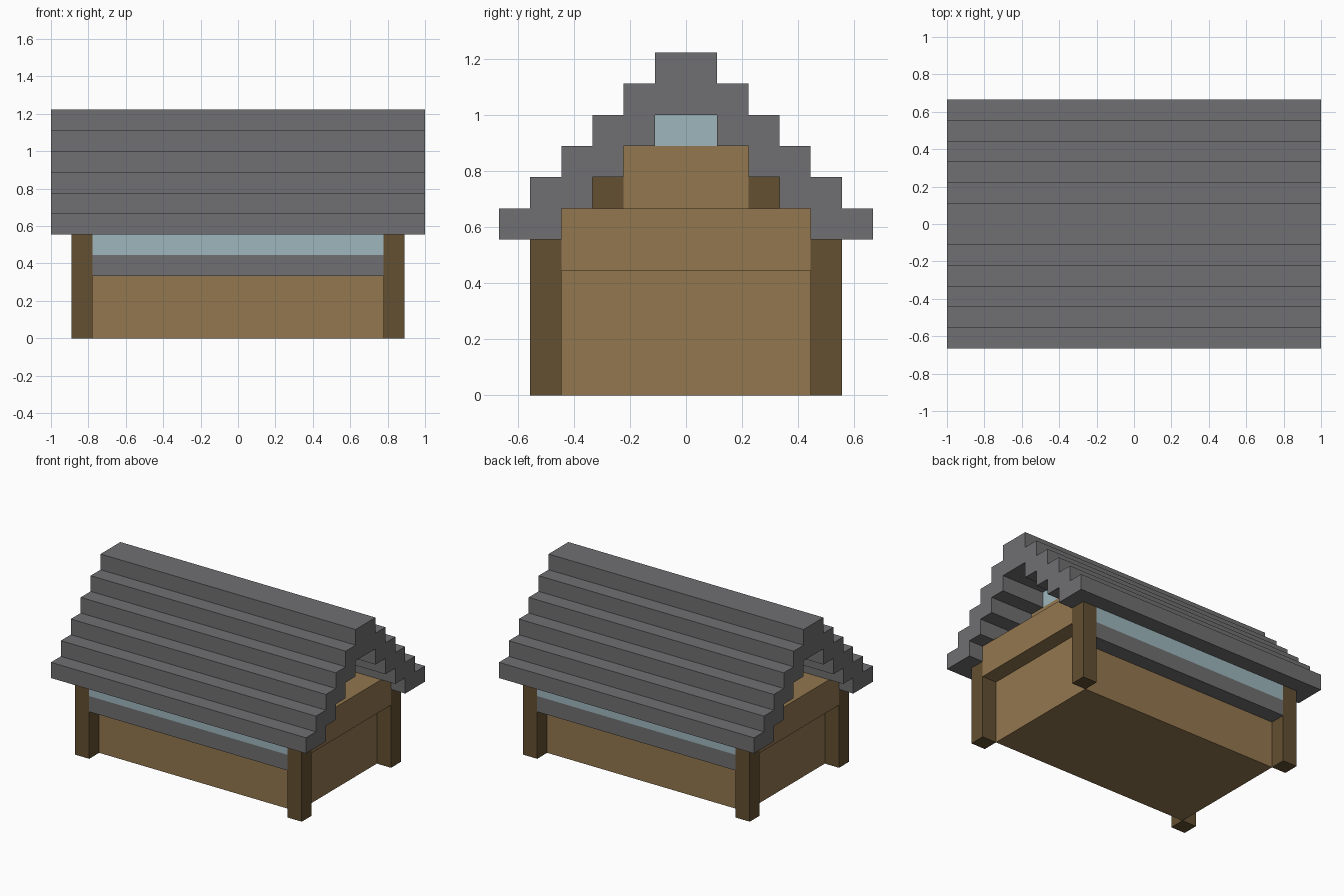
import bpy, bmesh

U = 1 / 9  # one block

if "Cube" in bpy.data.objects:
    bpy.data.objects.remove(bpy.data.objects["Cube"])


def material(name, rgb):
    m = bpy.data.materials.new(name)
    m.use_nodes = True
    color = (*rgb, 1)
    m.diffuse_color = color
    m.node_tree.nodes["Principled BSDF"].inputs["Base Color"].default_value = color
    return m


WOOD = material("light_wood", (0.292, 0.184, 0.078))
DARK = material("dark_wood", (0.125, 0.080, 0.032))
STONE = material("grey_stone", (0.162, 0.159, 0.168))
GLASS = material("pale_glass", (0.337, 0.468, 0.509))


def add_object(name, bm, mat):
    bmesh.ops.recalc_face_normals(bm, faces=bm.faces)
    mesh = bpy.data.meshes.new(name)
    bm.to_mesh(mesh)
    bm.free()
    mesh.materials.append(mat)
    ob = bpy.data.objects.new(name, mesh)
    bpy.context.collection.objects.link(ob)
    return ob


def box(name, mat, x, y, z):
    """Box given by its block ranges on each axis."""
    bm = bmesh.new()
    bmesh.ops.create_cube(bm, size=1)
    for v in bm.verts:
        for axis, (lo, hi) in enumerate((x, y, z)):
            v.co[axis] = (hi if v.co[axis] > 0 else lo) * U
    return add_object(name, bm, mat)


def span(s, lo, hi):
    """Range from lo to hi on the side given by the sign s."""
    return (lo, hi) if s > 0 else (-hi, -lo)


# Main body
box("body", WOOD, (-7, 7), (-4, 4), (0, 4))

# Long sides: ledge, window band and corner posts
for side, sy in (("front", -1), ("back", 1)):
    box(side + "_ledge", STONE, (-7, 7), span(sy, 4, 5), (3, 4))
    box(side + "_window", GLASS, (-7, 7), span(sy, 4, 5), (4, 5))
    box(side + "_roof_beam", DARK, (-6, 6), span(sy, 2, 3), (6, 7))
    for end, sx in (("right", -1), ("left", 1)):
        box(f"{side}_{end}_post", DARK, span(sx, 7, 8), span(sy, 4, 5), (0, 5))

# End walls: overhanging band, gable and gable window
for end, sx in (("right", -1), ("left", 1)):
    box(end + "_wall_band", WOOD, span(sx, 6, 8), (-4, 4), (4, 6))
    box(end + "_gable", WOOD, span(sx, 5, 6), (-2, 2), (6, 8))
    box(end + "_gable_window", GLASS, span(sx, 5, 6), (-1, 1), (8, 9))

# Stepped roof: outer and inner staircases, mirrored and extruded


def stairs(width, steps):
    return [(width - i, 5 + i + up) for i in range(steps) for up in (0, 1)]


outer, inner = stairs(6, 6), stairs(4, 4)
profile = [(-y, z) for y, z in outer] + outer[::-1]
profile += inner + [(-y, z) for y, z in inner[::-1]]
bm = bmesh.new()
face = bm.faces.new([bm.verts.new((-9 * U, y * U, z * U)) for y, z in profile])
ext = bmesh.ops.extrude_face_region(bm, geom=[face])
moved = [g for g in ext["geom"] if isinstance(g, bmesh.types.BMVert)]
bmesh.ops.translate(bm, verts=moved, vec=(18 * U, 0, 0))
if not face.is_valid or len(face.link_loops if hasattr(face, "link_loops") else face.loops) == 0:
    bmesh.ops.holes_fill(bm, edges=bm.edges)
add_object("roof", bm, STONE)
